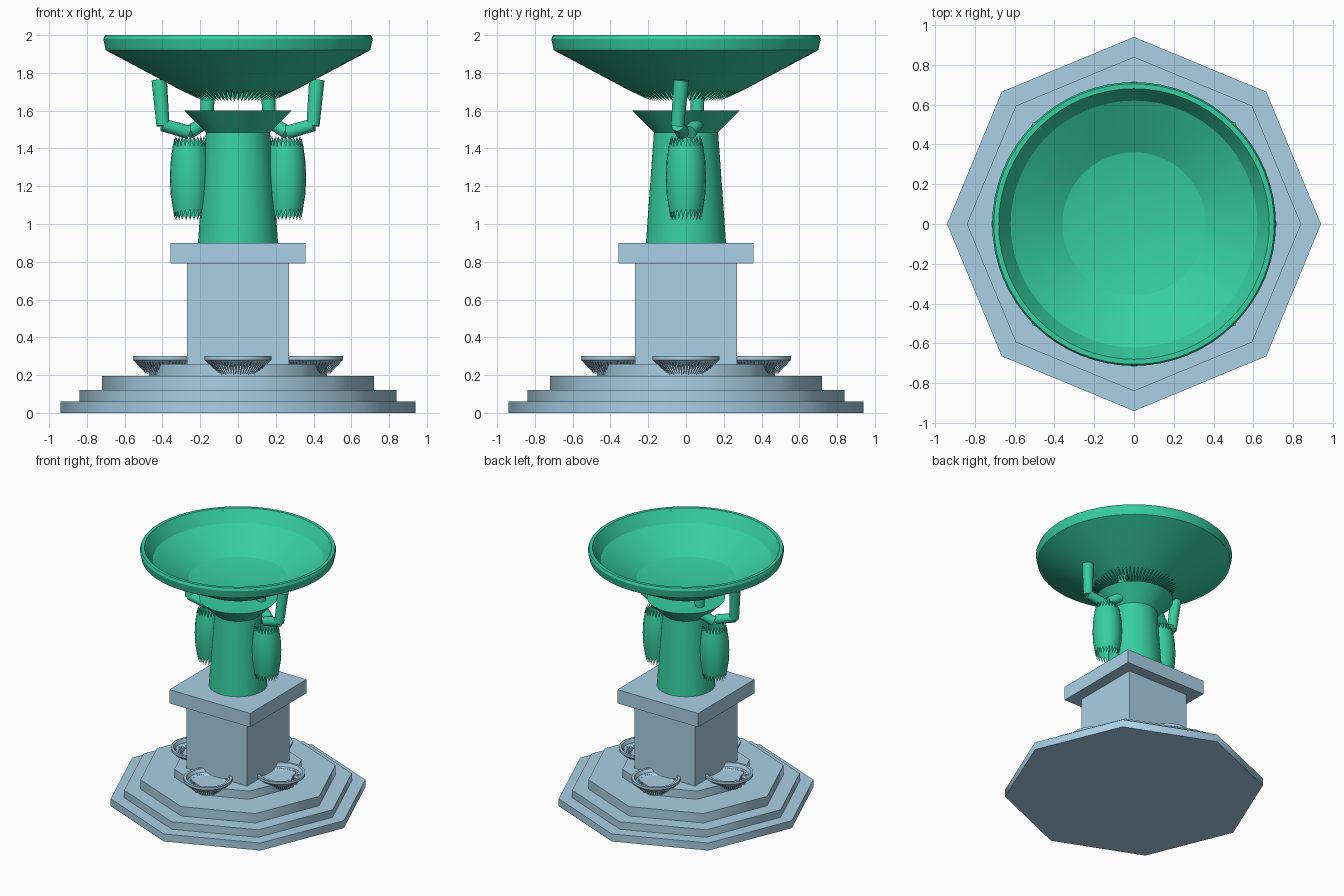
import bpy, math
from mathutils import Vector

if "Cube" in bpy.data.objects:
    bpy.data.objects.remove(bpy.data.objects["Cube"])


def material(name, color):
    m = bpy.data.materials.new(name)
    m.diffuse_color = color
    m.use_nodes = True
    m.node_tree.nodes["Principled BSDF"].inputs["Base Color"].default_value = m.diffuse_color
    return m


STONE = material("stone", (0.40, 0.63, 0.79, 1))
GREEN = material("green_bronze", (0.037, 0.62, 0.35, 1))


def lathe(name, profile, mat, n=64, loc=(0, 0, 0), teeth_start=False,
          teeth_end=False, smooth=25):
    """Spin (radius, z) points; the first or last band may be a row of teeth."""
    verts, rings, faces = [], [], []
    for r, z in profile:
        count = n if r > 0 else 1
        rings.append([len(verts) + i % count for i in range(n)])
        for i in range(count):
            a = 2 * math.pi * i / n
            verts.append((r * math.cos(a), r * math.sin(a), z))
    last = len(rings) - 2
    for k in range(last + 1):
        lo, hi = rings[k], rings[k + 1]
        for i in range(n):
            j = (i + 1) % n
            if (k == 0 and teeth_start) or lo[0] == lo[1]:
                faces.append((lo[i], hi[j], hi[i]))
            elif (k == last and teeth_end) or hi[0] == hi[1]:
                faces.append((lo[i], lo[j], hi[i]))
            else:
                faces.append((lo[i], lo[j], hi[j], hi[i]))
    me = bpy.data.meshes.new(name)
    me.from_pydata(verts, [], faces)
    ob = bpy.data.objects.new(name, me)
    ob.location = loc
    bpy.context.collection.objects.link(ob)
    return finish(ob, name, mat, smooth)


def finish(ob, name, mat, smooth):
    ob.name = name
    ob.data.materials.append(mat)
    if smooth:
        bpy.ops.object.select_all(action='DESELECT')
        ob.select_set(True)
        bpy.context.view_layer.objects.active = ob
        bpy.ops.object.shade_smooth_by_angle(angle=math.radians(smooth))
    return ob


def box(name, half, z0, z1, mat):
    bpy.ops.mesh.primitive_cube_add(size=1, location=(0, 0, (z0 + z1) / 2))
    ob = bpy.context.object
    ob.scale = (2 * half, 2 * half, z1 - z0)
    return finish(ob, name, mat, 0)


def limb(name, a, b, r0, r1):
    a, b = Vector(a), Vector(b)
    bpy.ops.mesh.primitive_cone_add(vertices=20, radius1=r0, radius2=r1,
                                    depth=(b - a).length, location=(a + b) / 2)
    ob = bpy.context.object
    ob.rotation_mode = 'QUATERNION'
    ob.rotation_quaternion = (b - a).to_track_quat('Z', 'Y')
    return finish(ob, name, GREEN, 30)


# Octagonal steps, corners on the axes
for i, (r, z0, z1) in enumerate([(0.94, 0, 0.06), (0.84, 0.06, 0.12),
                                 (0.72, 0.12, 0.195), (0.47, 0.195, 0.26)]):
    lathe(f"step_{i + 1}", [(0, z0), (r, z0), (r, z1), (0, z1)],
          STONE, n=8, smooth=50)

# Square pedestal and its cap
box("pedestal", 0.27, 0.26, 0.79, STONE)
box("pedestal_cap", 0.358, 0.79, 0.90, STONE)

# Four small basins around the pedestal
for i in range(4):
    a = i * math.pi / 2
    lathe(f"small_basin_{i + 1}",
          [(0.10, 0.20), (0.17, 0.275), (0.177, 0.28), (0.177, 0.30),
           (0.158, 0.30), (0.145, 0.275), (0.06, 0.235)],
          STONE, n=56, loc=(0.38 * math.cos(a), 0.38 * math.sin(a), 0),
          teeth_start=True, teeth_end=True)

# Tapered column with a flared collar
lathe("column", [(0, 0.90), (0.212, 0.90), (0.17, 1.485), (0.285, 1.60),
                 (0, 1.60)], GREEN)

# Large bowl with a toothed underside
lathe("large_bowl",
      [(0.18, 1.65), (0.31, 1.712), (0.70, 1.92), (0.713, 1.98), (0.705, 2.0),
       (0.68, 2.0), (0.62, 1.905), (0.36, 1.757), (0, 1.69)],
      GREEN, n=64, teeth_start=True, smooth=12)

# Small overflow lips on the bowl rim
for i in range(4):
    a = math.pi / 4 + i * math.pi / 2
    bpy.ops.mesh.primitive_uv_sphere_add(
        segments=16, ring_count=8, radius=1, rotation=(0, 0, a),
        location=(0.69 * math.cos(a), 0.69 * math.sin(a), 1.986))
    bpy.context.object.scale = (0.022, 0.05, 0.01)
    finish(bpy.context.object, f"rim_lip_{i + 1}", GREEN, 30)

# Mirrored supporting figures: hollow torso and two raised arms each
for side, s in (("right", 1), ("left", -1)):
    lathe(f"{side}_torso",
          [(0.08, 1.02), (0.09, 1.08), (0.103, 1.16), (0.107, 1.245),
           (0.103, 1.33), (0.092, 1.41), (0.08, 1.465)],
          GREEN, n=24, loc=(0.254 * s, 0, 0), teeth_start=True, teeth_end=True)
    limb(f"{side}_outer_upper_arm", (0.26 * s, -0.02, 1.485),
         (0.40 * s, -0.045, 1.525), 0.036, 0.034)
    limb(f"{side}_outer_forearm", (0.397 * s, -0.045, 1.52),
         (0.417 * s, -0.025, 1.762), 0.035, 0.041)
    limb(f"{side}_inner_upper_arm", (0.26 * s, 0.02, 1.485),
         (0.17 * s, 0.065, 1.54), 0.036, 0.034)
    limb(f"{side}_inner_forearm", (0.168 * s, 0.06, 1.53),
         (0.158 * s, 0.06, 1.71), 0.034, 0.038)
